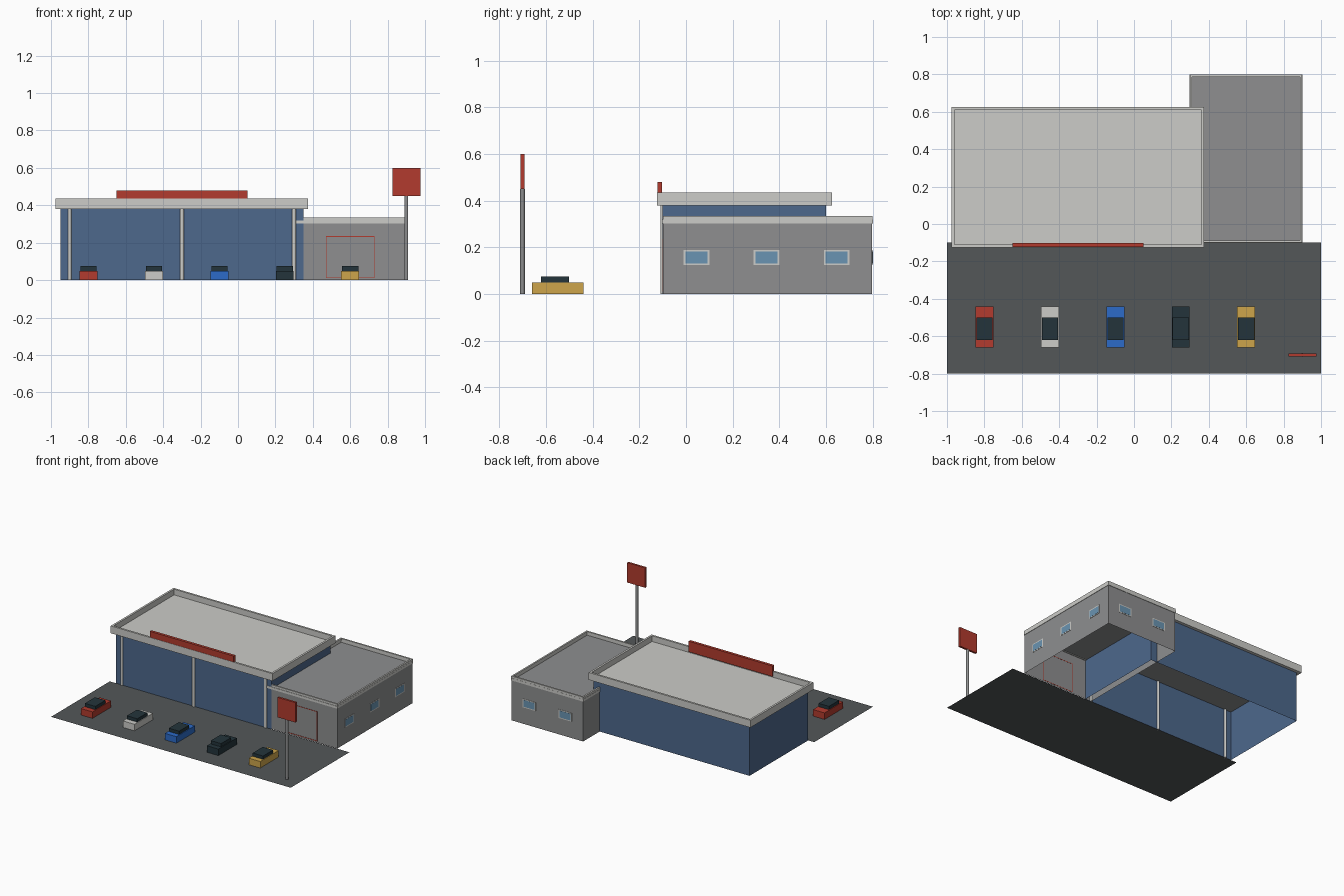
import bpy, bmesh, math

if "Cube" in bpy.data.objects:
    bpy.data.objects.remove(bpy.data.objects["Cube"])


def colour(name, r, g, b):
    def lin(c):
        c /= 255
        return c / 12.92 if c <= 0.04045 else ((c + 0.055) / 1.055) ** 2.4
    m = bpy.data.materials.new(name)
    m.diffuse_color = (lin(r), lin(g), lin(b), 1)
    m.use_nodes = True
    m.node_tree.nodes["Principled BSDF"].inputs["Base Color"].default_value = m.diffuse_color
    return m


RED = colour("red", 178, 59, 46)
LIGHT = colour("light_grey", 204, 204, 200)
GREY = colour("wall_grey", 142, 143, 144)
ASPHALT = colour("asphalt", 83, 87, 89)
BLUE = colour("wall_blue", 77, 104, 140)
CAR_BLUE = colour("car_blue", 44, 107, 200)
DARK = colour("dark_glass", 35, 52, 59)
YELLOW = colour("yellow", 205, 165, 75)
PANE = colour("window_blue", 106, 148, 178)


def finish(name, bm, mat):
    me = bpy.data.meshes.new(name)
    bm.to_mesh(me)
    bm.free()
    me.materials.append(mat)
    ob = bpy.data.objects.new(name, me)
    bpy.context.collection.objects.link(ob)
    return ob


def add_box(bm, x, y, z):
    """Add a box given its (min, max) on each axis."""
    vs = bmesh.ops.create_cube(bm, size=1)["verts"]
    for v in vs:
        v.co = [lo if c < 0 else hi for c, (lo, hi) in zip(v.co, (x, y, z))]


def box(name, x, y, z, mat, sides_only=False):
    bm = bmesh.new()
    add_box(bm, x, y, z)
    if sides_only:
        bm.normal_update()
        caps = [f for f in bm.faces if abs(f.normal.z) > 0.5]
        bmesh.ops.delete(bm, geom=caps, context="FACES_ONLY")
    return finish(name, bm, mat)


def plane(name, x, y, z, mat):
    bm = bmesh.new()
    bm.faces.new([bm.verts.new((a, b, z)) for a, b in
                  ((x[0], y[0]), (x[1], y[0]), (x[1], y[1]), (x[0], y[1]))])
    return finish(name, bm, mat)


def ring(name, x, y, z, t, mat):
    """Rectangular parapet of wall thickness t."""
    bm = bmesh.new()
    add_box(bm, x, (y[0], y[0] + t), z)
    add_box(bm, x, (y[1] - t, y[1]), z)
    for a in (x[0], x[1] - t):
        add_box(bm, (a, a + t), (y[0] + t, y[1] - t), z)
    return finish(name, bm, mat)


def post(name, x, y, h, mat):
    bm = bmesh.new()
    bmesh.ops.create_cone(bm, cap_ends=True, segments=12, radius1=0.01, radius2=0.01, depth=h)
    bmesh.ops.translate(bm, verts=bm.verts, vec=(x, y, h / 2))
    return finish(name, bm, mat)


# parking lot
plane("parking_lot", (-1, 1), (-0.8, -0.1), 0, ASPHALT)

# main hall: walls, ceiling, roof and parapet
box("hall_walls", (-0.95, 0.35), (-0.1, 0.6), (0, 0.385), BLUE, sides_only=True)
plane("hall_ceiling", (-0.95, 0.35), (-0.1, 0.6), 0.379, GREY)
box("hall_roof", (-0.97, 0.37), (-0.12, 0.62), (0.381, 0.392), LIGHT)
ring("hall_parapet", (-0.975, 0.375), (-0.125, 0.625), (0.38, 0.435), 0.015, LIGHT)
box("roof_sign_board", (-0.65, 0.05), (-0.123, -0.102), (0.40, 0.48), RED)
for i, x in enumerate((-0.9, -0.3, 0.3)):
    post(f"front_post_{i + 1}", x, -0.1, 0.38, LIGHT)

# side wing: walls, roof and two-step parapet
box("wing_walls", (0.3, 0.897), (-0.098, 0.797), (0, 0.305), GREY, sides_only=True)
plane("wing_roof", (0.3, 0.897), (-0.098, 0.797), 0.306, GREY)
ring("wing_parapet_band", (0.297, 0.9), (-0.102, 0.8), (0.302, 0.32), 0.012, LIGHT)
ring("wing_parapet", (0.299, 0.899), (-0.099, 0.799), (0.32, 0.335), 0.012, LIGHT)

# thin door outline
bm = bmesh.new()
dy = (-0.1, -0.097)
for a in (0.47, 0.726):
    add_box(bm, (a, a + 0.004), dy, (0.01, 0.235))
for a in (0.01, 0.231):
    add_box(bm, (0.474, 0.726), dy, (a, a + 0.004))
finish("door_outline", bm, RED)

# windows on the right and back walls of the wing
for i, c in enumerate((0.045, 0.345, 0.645)):
    box(f"right_window_frame_{i + 1}", (0.896, 0.899), (c - 0.055, c + 0.055), (0.124, 0.189), LIGHT)
    box(f"right_window_pane_{i + 1}", (0.896, 0.9), (c - 0.047, c + 0.047), (0.131, 0.182), PANE)
for i, c in enumerate((0.45, 0.75)):
    box(f"back_window_frame_{i + 1}", (c - 0.055, c + 0.055), (0.796, 0.799), (0.124, 0.189), LIGHT)
    box(f"back_window_pane_{i + 1}", (c - 0.047, c + 0.047), (0.796, 0.8), (0.131, 0.182), PANE)

# parked cars
for i, mat in enumerate((RED, LIGHT, CAR_BLUE, DARK, YELLOW)):
    x = -0.8 + 0.35 * i
    box(f"car_body_{i + 1}", (x - 0.048, x + 0.048), (-0.66, -0.44), (0.001, 0.05), mat)
    box(f"car_cabin_{i + 1}", (x - 0.043, x + 0.043), (-0.62, -0.5), (0.05, 0.075), DARK)

# roadside sign
post("sign_pole", 0.9, -0.7, 0.45, GREY)
box("sign_panel", (0.825, 0.975), (-0.708, -0.692), (0.45, 0.6), RED)
